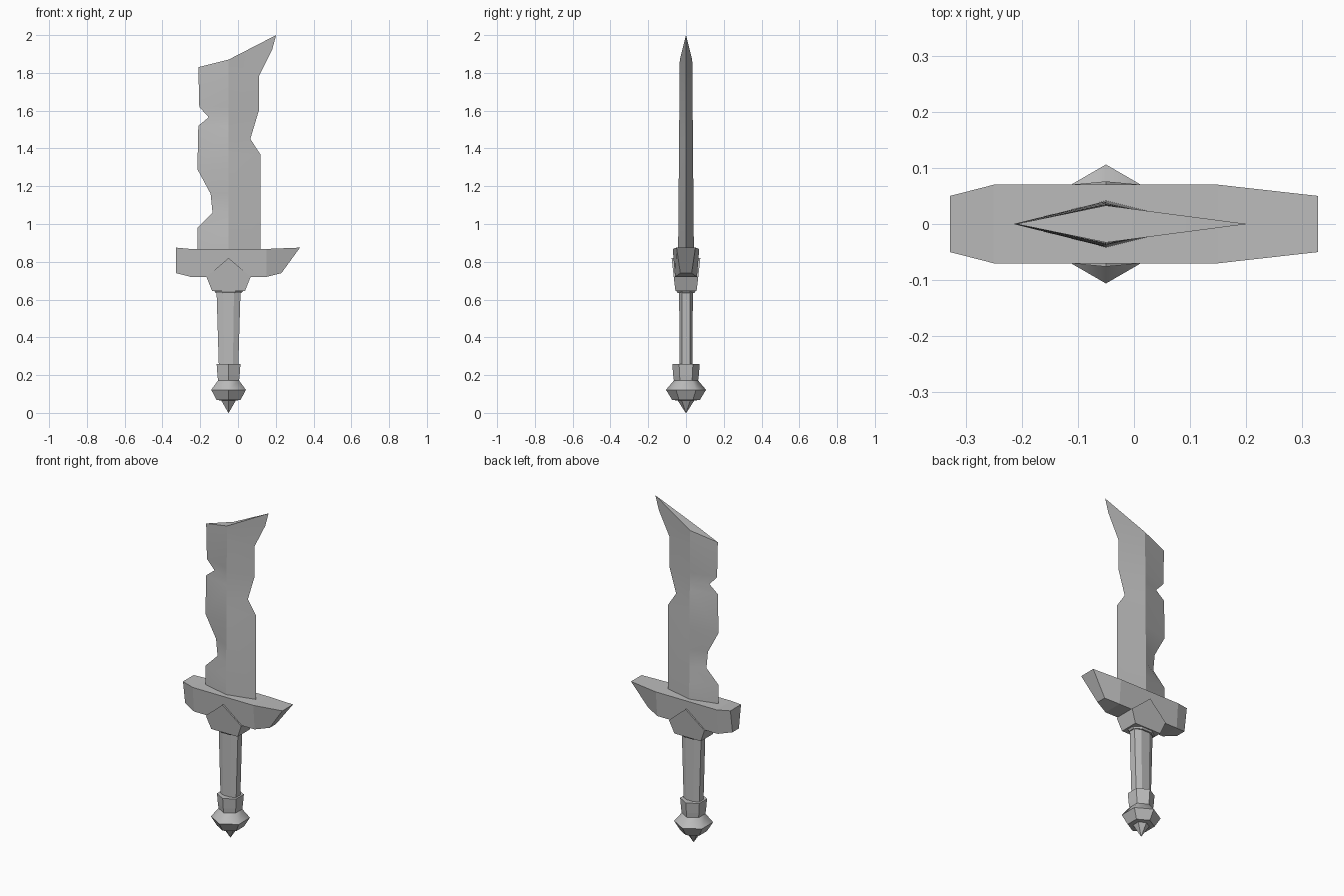
import bpy, bmesh, math

cube = bpy.data.objects.get("Cube")
if cube:
    bpy.data.objects.remove(cube, do_unlink=True)

AXIS = -0.05  # x of the handle and blade centre line

metal = bpy.data.materials.new("grey_metal")
metal.use_nodes = True
GREY = (0.5, 0.5, 0.5, 1)
metal.diffuse_color = GREY
metal.node_tree.nodes["Principled BSDF"].inputs["Base Color"].default_value = GREY


def finish(name, bm, smooth=None):
    """Weld, orient and turn a bmesh into a named object."""
    bmesh.ops.remove_doubles(bm, verts=bm.verts, dist=0.0005)
    bmesh.ops.recalc_face_normals(bm, faces=bm.faces)
    mesh = bpy.data.meshes.new(name)
    bm.to_mesh(mesh)
    bm.free()
    mesh.materials.append(metal)
    obj = bpy.data.objects.new(name, mesh)
    bpy.context.collection.objects.link(obj)
    if smooth:
        bpy.ops.object.select_all(action='DESELECT')
        obj.select_set(True)
        bpy.context.view_layer.objects.active = obj
        bpy.ops.object.shade_smooth_by_angle(angle=math.radians(smooth))


def loft(name, rings, smooth=None):
    """Skin rings of equal length and cap both ends."""
    bm = bmesh.new()
    loops = [[bm.verts.new(p) for p in ring] for ring in rings]
    for low, high in zip(loops, loops[1:]):
        for i in range(len(low)):
            j = (i + 1) % len(low)
            bm.faces.new((low[i], low[j], high[j], high[i]))
    bm.faces.new(loops[0])
    bm.faces.new(loops[-1])
    finish(name, bm, smooth)


def hexagon(radius, z):
    """Hexagon with corners pointing front and back."""
    angles = [math.radians(30 + 60 * i) for i in range(6)]
    return [(AXIS + radius * math.cos(a), radius * math.sin(a), z) for a in angles]


# Blade: chipped edges joined to a raised centre ridge on both faces
BASE, TOP = 0.82, 1.87
left_edge = [(-0.215, BASE), (-0.215, 0.98), (-0.135, 1.06), (-0.145, 1.16),
             (-0.215, 1.29), (-0.21, 1.52), (-0.155, 1.565), (-0.205, 1.62),
             (-0.21, 1.83)]
right_edge = [(0.118, BASE), (0.118, 1.37), (0.065, 1.45), (0.11, 1.6),
              (0.11, 1.78), (0.18, 1.92), (0.202, 2.0)]


def ridge(z, side):
    z = min(z, TOP)
    return (AXIS, side * (0.042 - 0.009 * (z - BASE) / (TOP - BASE)), z)


bm = bmesh.new()


def face(*points):
    bm.faces.new([bm.verts.new(p) for p in points])


for edge in (left_edge, right_edge):
    for side in (-1, 1):
        for (x0, z0), (x1, z1) in zip(edge, edge[1:]):
            last = TOP if (x1, z1) == edge[-1] else z1
            a, b = ridge(z0, side), ridge(last, side)
            if z0 >= TOP:
                face((x0, 0, z0), (x1, 0, z1), a)
            else:
                face((x0, 0, z0), (x1, 0, z1), b, a)
    for (x, z), top in ((edge[0], BASE), (edge[-1], TOP)):
        face((x, 0, z), ridge(top, -1), ridge(top, 1))
finish("blade", bm, 18)

# Guard: tapered cross bar, swept to a point on the left end
sections = [(-0.328, -0.328, 0.875, 0.74, 0.05, 0.03),
            (-0.25, -0.25, 0.868, 0.72, 0.07, 0.058),
            (0.15, 0.15, 0.868, 0.72, 0.07, 0.058),
            (0.328, 0.23, 0.875, 0.74, 0.05, 0.03)]
loft("guard", [[(xt, -yt, zt), (xt, yt, zt), (xb, yb, zb), (xb, -yb, zb)]
               for xt, xb, zt, zb, yt, yb in sections])

# Collar: five-sided block that leans outward towards its peak
pentagon = [(0, 0.82, 0.076), (0.117, 0.72, 0.065), (0.087, 0.645, 0.056),
            (-0.087, 0.645, 0.056), (-0.117, 0.72, 0.065)]
loft("guard_collar", [[(AXIS + x, s * y, z) for x, z, y in pentagon] for s in (-1, 1)])


# Grip: bevelled bar, wider at the top
def bar(hx, hy, z):
    cx, cy = hx * 0.45, 0.02
    corners = [(hx, cy), (cx, hy), (-cx, hy), (-hx, cy),
               (-hx, -cy), (-cx, -hy), (cx, -hy), (hx, -cy)]
    return [(AXIS + x, y, z) for x, y in corners]


loft("grip", [bar(0.05, 0.035, 0.2), bar(0.064, 0.036, 0.66)])
loft("collar_lip", [bar(0.068, 0.045, 0.635), bar(0.08, 0.052, 0.65)])

# Ferrule and pommel: six-sided turned shapes
loft("ferrule", [hexagon(0.064, 0.17), hexagon(0.068, 0.2),
                 hexagon(0.073, 0.26)])
loft("pommel", [hexagon(r, z) for r, z in
                ((0.045, 0.066), (0.073, 0.068), (0.106, 0.122), (0.064, 0.172))], 50)
loft("pommel_tip", [hexagon(0.001, 0.0), hexagon(0.046, 0.068)], 50)
